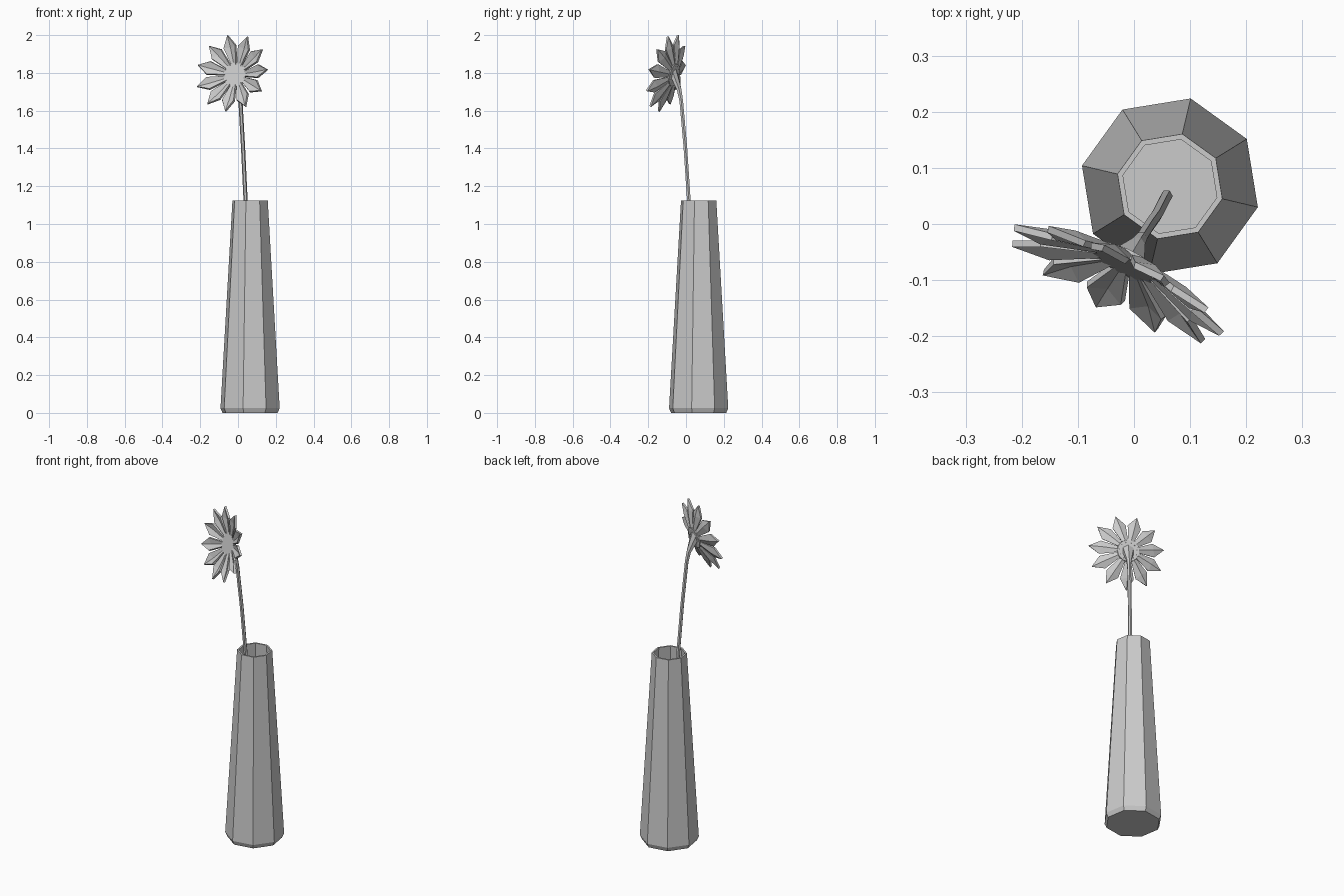
import bpy, bmesh
from math import sin, cos, radians, pi
from mathutils import Vector, Matrix

cube = bpy.data.objects.get("Cube")
if cube:
    bpy.data.objects.remove(cube, do_unlink=True)

# One plain grey for everything
grey = bpy.data.materials.new("plain_grey")
grey.use_nodes = True
colour = (0.6, 0.6, 0.6, 1)
grey.diffuse_color = colour
grey.node_tree.nodes["Principled BSDF"].inputs["Base Color"].default_value = colour

UP = Vector((0, 0, 1))


def finish(name, bm):
    bmesh.ops.recalc_face_normals(bm, faces=bm.faces)
    mesh = bpy.data.meshes.new(name)
    bm.to_mesh(mesh)
    bm.free()
    mesh.materials.append(grey)
    obj = bpy.data.objects.new(name, mesh)
    bpy.context.collection.objects.link(obj)
    return obj


def loft(name, rings, sides, turn=0.0):
    """Skin a list of (centre, normal, radius) rings and cap both ends."""
    bm = bmesh.new()
    loops = []
    for centre, normal, radius in rings:
        q = UP.rotation_difference(normal)
        loop = []
        for i in range(sides):
            a = turn + 2 * pi * i / sides
            loop.append(bm.verts.new(Vector(centre) + q @ Vector((radius * cos(a), radius * sin(a), 0))))
        loops.append(loop)
    for low, high in zip(loops, loops[1:]):
        for i in range(sides):
            j = (i + 1) % sides
            bm.faces.new((low[i], low[j], high[j], high[i]))
    bm.faces.new(loops[0])
    bm.faces.new(loops[-1])
    return finish(name, bm)


# Vase: chamfered foot, tapering wall, thin rim and hollow inside
vase_profile = [(0.150, 0), (0.161, 0.025), (0.096, 1.125), (0.086, 1.125), (0.149, 0.04)]
loft("vase", [((0.064, 0.067, z), UP, r) for r, z in vase_profile], 8, radians(31.7))

# Flower frame: across, up the face, and out of the face
out = Vector((-0.43, -0.87, 0.23)).normalized()
across = UP.cross(out).normalized()
rise = out.cross(across)
heart = Vector((-0.014, -0.067, 1.79))
frame = Matrix((across, rise, out)).transposed()

# Stem, flaring into the back of the flower
path = [Vector(p) for p in ((0.058, 0.05, 0.65), (0.04, 0.015, 1.125), (0.027, -0.003, 1.4),
                            (0.013, -0.025, 1.65), (0.006, -0.036, 1.71))]
widths = (0.011, 0.011, 0.011, 0.011, 0.014)
rings = []
for i, (p, w) in enumerate(zip(path, widths)):
    ahead = path[i + 1] if i + 1 < len(path) else heart
    behind = path[max(i - 1, 0)]
    rings.append((p, (ahead - behind).normalized(), w))
rings.append((heart - out * 0.008, out, 0.034))
loft("stem", rings, 6)

# Flower centre
loft("flower_centre", [(heart - out * 0.008, out, 0.06), (heart + out * 0.008, out, 0.065)], 24)

# Petals: creased kites cupped forwards around the centre
count = 11
bm = bmesh.new()
for k in range(count):
    a = radians(103) + 2 * pi * k / count

    def point(r, side, lift):
        x = r * cos(a) - side * sin(a)
        y = r * sin(a) + side * cos(a)
        return bm.verts.new(heart + frame @ Vector((x, y, lift)))

    root, tip = point(0.045, 0, -0.004), point(0.21, 0, 0.045)
    crease = point(0.145, 0, 0.02)
    for s in (-1, 1):
        base, shoulder = point(0.045, s * 0.012, 0), point(0.148, s * 0.036, 0.035)
        bm.faces.new((root, crease, shoulder, base)[::s])
        bm.faces.new((crease, tip, shoulder)[::s])
petals = finish("petals", bm)
thick = petals.modifiers.new("thickness", "SOLIDIFY")
thick.thickness = 0.012
thick.offset = 0
